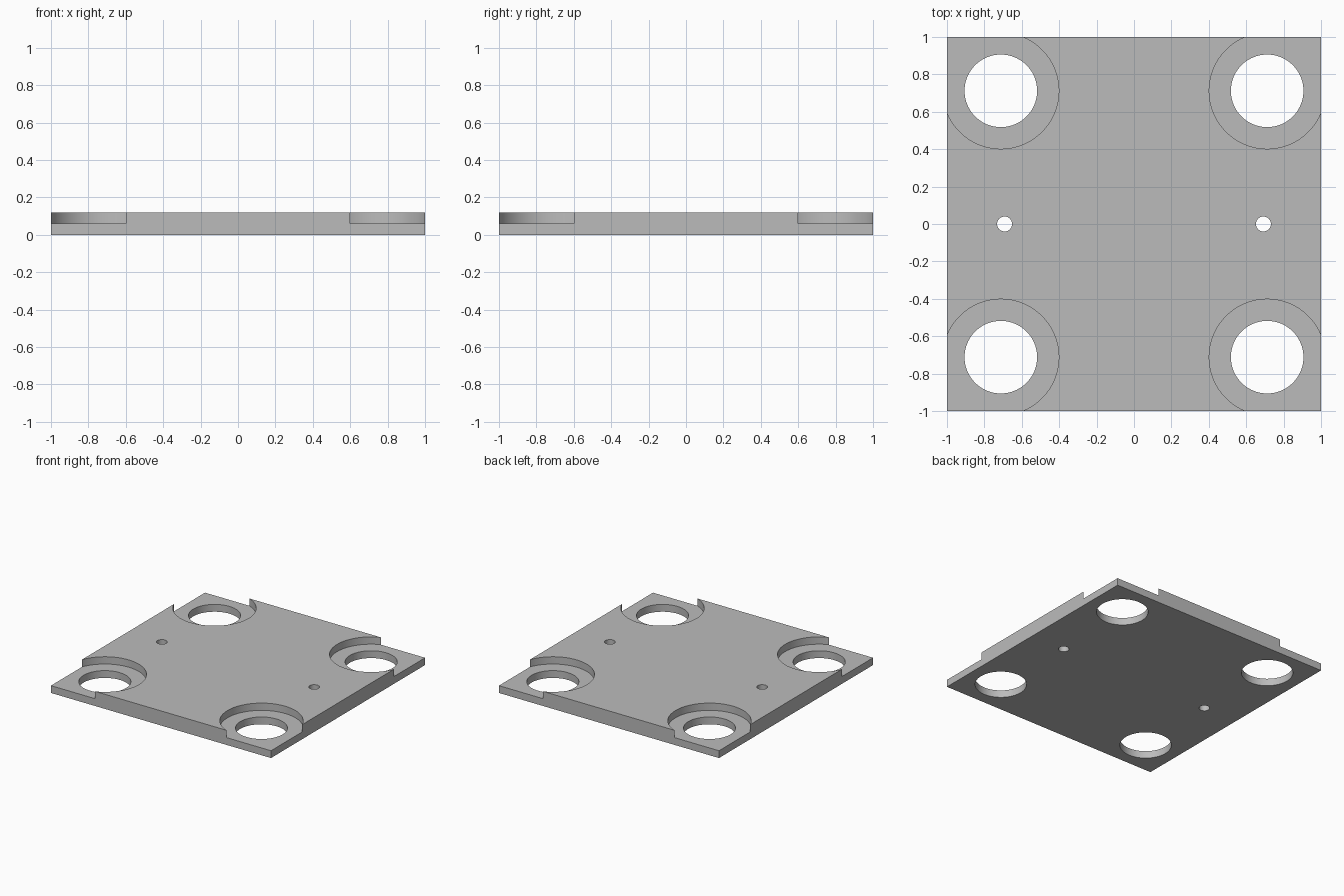
import bpy, bmesh
from math import cos, sin, radians, tau

if "Cube" in bpy.data.objects:
    bpy.data.objects.remove(bpy.data.objects["Cube"])

THICK, LEDGE = 0.12, 0.06       # plate height and recess floor height
CORNER = 0.712                  # centre of each corner bore
BORE, RECESS, PIN = 0.194, 0.31, 0.04

grey = bpy.data.materials.new("light grey")
grey.use_nodes = True
color = (0.5, 0.5, 0.5, 1)
grey.diffuse_color = color
grey.node_tree.nodes["Principled BSDF"].inputs["Base Color"].default_value = color


def prism(name, outline, bottom, top):
    """Extrude a flat outline from bottom to top."""
    bm = bmesh.new()
    face = bm.faces.new([bm.verts.new((x, y, bottom)) for x, y in outline])
    extruded = bmesh.ops.extrude_face_region(bm, geom=[face])["geom"]
    verts = [v for v in extruded if isinstance(v, bmesh.types.BMVert)]
    bmesh.ops.translate(bm, verts=verts, vec=(0, 0, top - bottom))
    bmesh.ops.recalc_face_normals(bm, faces=bm.faces)
    mesh = bpy.data.meshes.new(name)
    bm.to_mesh(mesh)
    bm.free()
    mesh.materials.append(grey)
    obj = bpy.data.objects.new(name, mesh)
    bpy.context.collection.objects.link(obj)
    return obj


def circle(x, y, radius, count):
    return [(x + radius * cos(tau * i / count), y + radius * sin(tau * i / count))
            for i in range(count)]


# Square base plate
plate = prism("mounting_plate", [(-1, -1), (1, -1), (1, 1), (-1, 1)], 0, THICK)
cutters = []

# Corner recesses: three-quarter arc running out into the corner, with a through bore
arc = [(CORNER + RECESS * cos(radians(a)), CORNER + RECESS * sin(radians(a)))
       for a in range(90, 361, 3)]
arc.append((CORNER + RECESS, CORNER + RECESS))
for sx in (-1, 1):
    for sy in (-1, 1):
        outline = [(sx * x, sy * y) for x, y in arc]
        cutters.append(prism("recess_cutter", outline, LEDGE, THICK + 0.1))
        bore = circle(sx * CORNER, sy * CORNER, BORE, 96)
        cutters.append(prism("bore_cutter", bore, -0.1, THICK + 0.1))
    # Small pin hole on the middle line
    cutters.append(prism("pin_hole_cutter", circle(sx * 0.692, 0, PIN, 48), -0.1, THICK + 0.1))

# Cut everything out, then discard the cutters
for cutter in cutters:
    cutter.hide_render = True
    cut = plate.modifiers.new("cut", 'BOOLEAN')
    cut.operation = 'DIFFERENCE'
    cut.solver = 'EXACT'
    cut.object = cutter
bpy.context.view_layer.update()
result = bpy.data.meshes.new_from_object(
    plate.evaluated_get(bpy.context.evaluated_depsgraph_get()))
plate.modifiers.clear()
plate.data = result
for cutter in cutters:
    bpy.data.objects.remove(cutter)
result.materials.clear()
result.materials.append(grey)
for poly in result.polygons:
    poly.material_index = 0

# Smooth bore walls, crisp edges
bpy.ops.object.select_all(action='DESELECT')
plate.select_set(True)
bpy.context.view_layer.objects.active = plate
bpy.ops.object.shade_smooth_by_angle(angle=radians(30))
